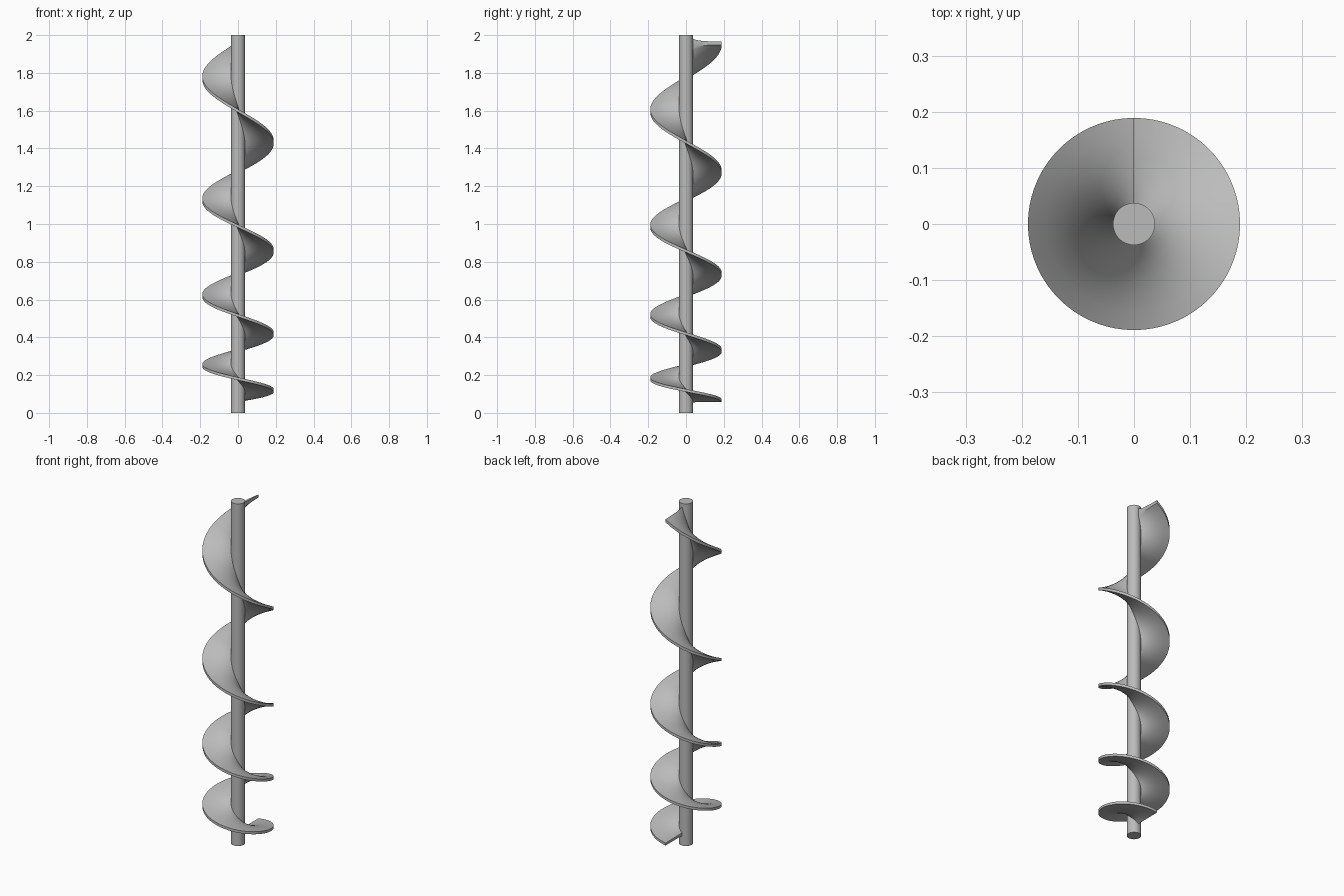
import bpy, bmesh
from math import pi, sin, cos, sqrt

cube = bpy.data.objects.get("Cube")
if cube:
    bpy.data.objects.remove(cube, do_unlink=True)

# One plain steel colour
steel = bpy.data.materials.new("grey steel")
steel.use_nodes = True
colour = (0.5, 0.5, 0.5, 1)
steel.diffuse_color = colour
steel.node_tree.nodes["Principled BSDF"].inputs["Base Color"].default_value = colour

SHAFT_R, RIM_R = 0.0375, 0.189
TURNS, STEPS, RINGS = 4, 72, 6
THICK = 0.0145
START_Z, PITCH, GROWTH = 0.065, 0.197, 0.069


def finish(obj):
    obj.data.materials.append(steel)
    bpy.ops.object.select_all(action="DESELECT")
    obj.select_set(True)
    bpy.context.view_layer.objects.active = obj
    bpy.ops.object.shade_smooth_by_angle(angle=pi / 5)


# Central shaft
bpy.ops.mesh.primitive_cylinder_add(vertices=64, radius=SHAFT_R, depth=2, location=(0, 0, 1))
shaft = bpy.context.object
shaft.name = "shaft"
finish(shaft)

# Screw blade: a closed strip profile swept down the widening helix
bm = bmesh.new()
radii = [SHAFT_R - 0.002 + (RIM_R - SHAFT_R + 0.002) * (k / RINGS) ** 1.3 for k in range(RINGS + 1)]
outline = [(r, -1) for r in radii] + [(r, 1) for r in reversed(radii)]
sections = []
for i in range(TURNS * STEPS + 1):
    t = i / STEPS
    angle = pi / 2 - 2 * pi * t
    z = START_Z + PITCH * t + GROWTH * t * t
    rise = (PITCH + 2 * GROWTH * t) / (2 * pi)
    section = []
    for r, side in outline:
        # Steeper slope near the shaft needs more height for even thickness
        half = THICK / 2 * sqrt(1 + (rise / r) ** 2)
        section.append(bm.verts.new((r * cos(angle), r * sin(angle), z + side * half)))
    sections.append(section)

n = len(outline)
for a, b in zip(sections, sections[1:]):
    for j in range(n):
        k = (j + 1) % n
        bm.faces.new((a[j], a[k], b[k], b[j]))
# End caps
for s in (sections[0], sections[-1]):
    for j in range(RINGS):
        bm.faces.new((s[j], s[j + 1], s[n - 2 - j], s[n - 1 - j]))
bmesh.ops.recalc_face_normals(bm, faces=bm.faces)
mesh = bpy.data.meshes.new("screw_blade")
bm.to_mesh(mesh)
bm.free()
blade = bpy.data.objects.new("screw_blade", mesh)
bpy.context.collection.objects.link(blade)
finish(blade)
